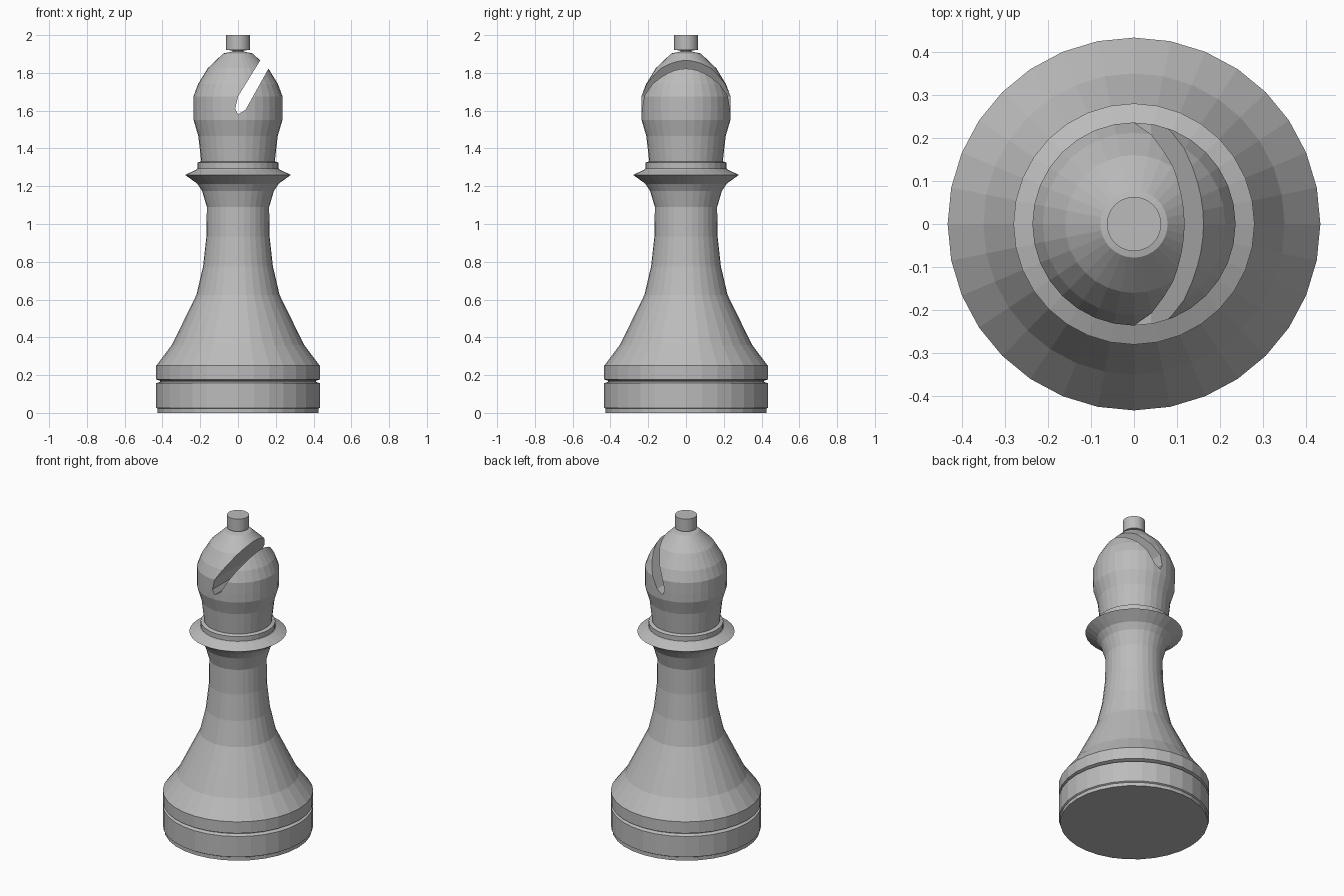
import bpy, bmesh, math

if "Cube" in bpy.data.objects:
    bpy.data.objects.remove(bpy.data.objects["Cube"])

SIDES = 32
grey = bpy.data.materials.new("plain_grey")
grey.diffuse_color = (0.5, 0.5, 0.5, 1.0)
grey.use_nodes = True
grey.node_tree.nodes["Principled BSDF"].inputs["Base Color"].default_value = grey.diffuse_color


def finish(bm, name):
    bmesh.ops.recalc_face_normals(bm, faces=bm.faces)
    me = bpy.data.meshes.new(name)
    bm.to_mesh(me)
    bm.free()
    ob = bpy.data.objects.new(name, me)
    me.materials.append(grey)
    bpy.context.collection.objects.link(ob)
    return ob


def lathe(name, profile, cap_bottom=False, cap_top=False):
    """Turn a list of (radius, height) into a faceted solid."""
    bm = bmesh.new()
    rings = []
    for r, z in profile:
        rings.append([bm.verts.new((r * math.cos(2 * math.pi * i / SIDES),
                                    r * math.sin(2 * math.pi * i / SIDES), z))
                      for i in range(SIDES)])
    for a, b in zip(rings, rings[1:]):
        for i in range(SIDES):
            j = (i + 1) % SIDES
            bm.faces.new((a[i], a[j], b[j], b[i]))
    if cap_bottom:
        bm.faces.new(rings[0][::-1])
    if cap_top:
        bm.faces.new(rings[-1])
    bm.normal_update()
    me = bpy.data.meshes.new(name)
    bm.to_mesh(me)
    bm.free()
    me.materials.append(grey)
    ob = bpy.data.objects.new(name, me)
    bpy.context.collection.objects.link(ob)
    return ob


# Grooved base
lathe("base", [(0.425, 0), (0.425, 0.022), (0.433, 0.027), (0.433, 0.157),
               (0.412, 0.165), (0.412, 0.17), (0.433, 0.177), (0.433, 0.25)],
      cap_bottom=True)

# Tapered stem
lathe("stem", [(0.433, 0.25), (0.35, 0.36), (0.22, 0.625), (0.185, 0.775),
               (0.167, 0.935), (0.165, 1.09), (0.19, 1.175)])

# Flared collar with a small ring on top
lathe("collar", [(0.19, 1.175), (0.215, 1.213), (0.28, 1.26), (0.22, 1.288),
                 (0.215, 1.295), (0.215, 1.325), (0.195, 1.332)])

# Rounded head
head = lathe("head", [(0.195, 1.332), (0.21, 1.465), (0.235, 1.55), (0.236, 1.605),
                      (0.236, 1.675), (0.212, 1.74), (0.16, 1.825), (0.078, 1.903),
                      (0.03, 1.913)], cap_bottom=True, cap_top=True)

# Slanted slot cut right through the head
slot = [(-0.015, 1.61), (0.0, 1.58), (0.04, 1.605), (0.208, 1.906),
        (0.192, 1.987), (0.0, 1.675)]
bm = bmesh.new()
face = bm.faces.new([bm.verts.new((x, -0.5, z)) for x, z in slot])
ext = bmesh.ops.extrude_face_region(bm, geom=[face])
bmesh.ops.translate(bm, vec=(0, 1, 0),
                    verts=[v for v in ext["geom"] if isinstance(v, bmesh.types.BMVert)])
cutter = finish(bm, "slot_cutter")
cutter.hide_render = True

mod = head.modifiers.new("slot", 'BOOLEAN')
mod.operation = 'DIFFERENCE'
mod.solver = 'EXACT'
mod.object = cutter
bpy.context.view_layer.objects.active = head
head.select_set(True)
bpy.ops.object.modifier_apply(modifier=mod.name)
bpy.data.objects.remove(cutter)

# Knob on the tip
lathe("knob", [(0.03, 1.913), (0.03, 1.919), (0.063, 1.921), (0.063, 2.0)], cap_top=True)
